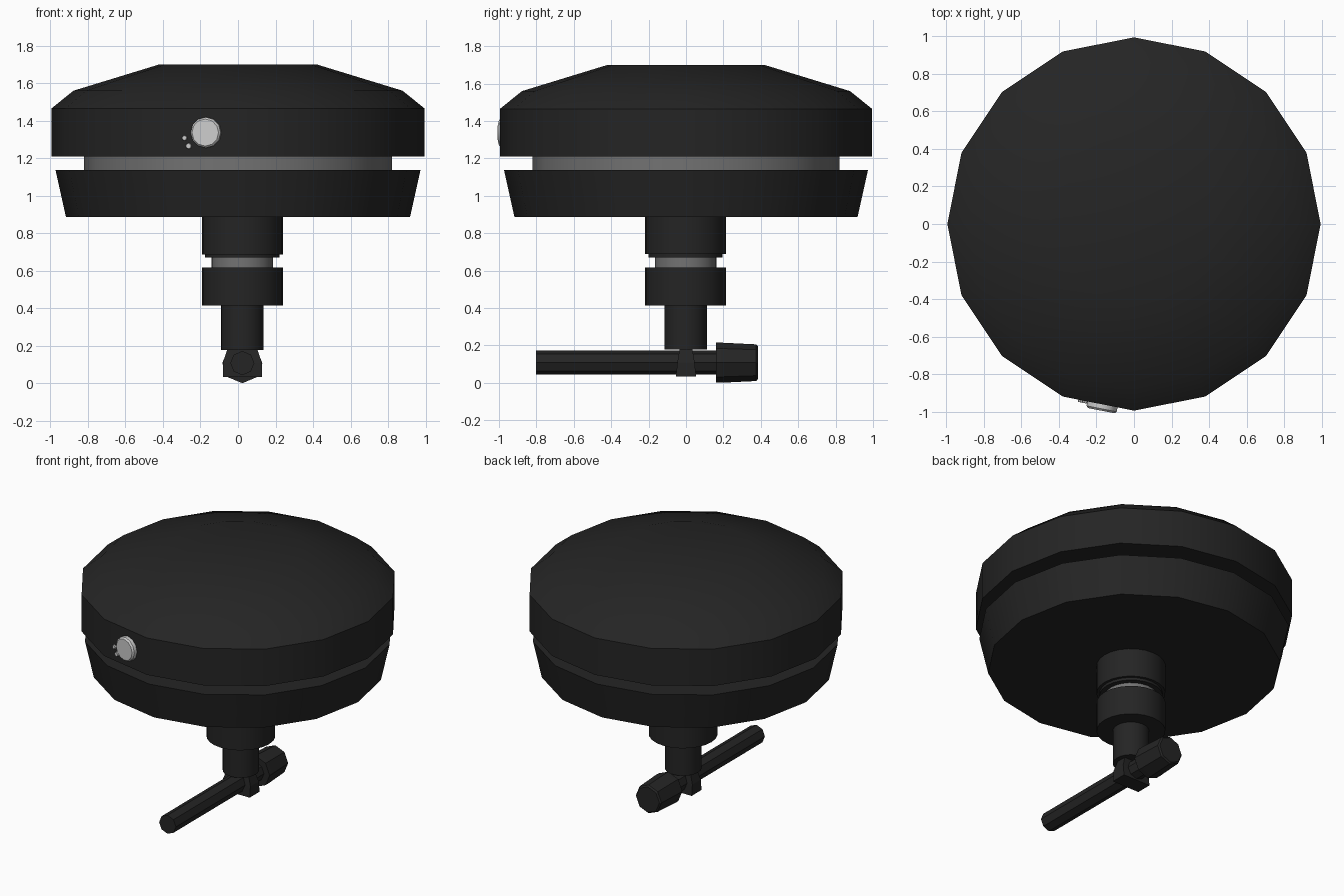
import bpy, bmesh, math
from mathutils import Matrix

if "Cube" in bpy.data.objects:
    bpy.data.objects.remove(bpy.data.objects["Cube"])


def mat(name, v):
    m = bpy.data.materials.new(name)
    m.diffuse_color = (v, v, v, 1)
    m.use_nodes = True
    m.node_tree.nodes["Principled BSDF"].inputs["Base Color"].default_value = m.diffuse_color
    return m


BLACK, STEEL, SILVER = mat("black", 0.018), mat("steel", 0.17), mat("silver", 0.6)


def finish(name, bm, material, angle=32):
    bmesh.ops.recalc_face_normals(bm, faces=bm.faces)
    me = bpy.data.meshes.new(name)
    bm.to_mesh(me)
    bm.free()
    ob = bpy.data.objects.new(name, me)
    bpy.context.collection.objects.link(ob)
    me.materials.append(material)
    if angle:
        bpy.ops.object.select_all(action='DESELECT')
        bpy.context.view_layer.objects.active = ob
        ob.select_set(True)
        bpy.ops.object.shade_smooth_by_angle(angle=math.radians(angle))
    return ob


def lathe(name, profile, sides, material, frame=Matrix(), angle=32):
    """Closed solid of revolution from (radius, height) pairs."""
    bm = bmesh.new()
    rings = [[bm.verts.new((r * math.cos(2 * math.pi * i / sides),
                            r * math.sin(2 * math.pi * i / sides), h))
              for i in range(sides)] for r, h in profile]
    for a, b in zip(rings, rings[1:]):
        for i in range(sides):
            j = (i + 1) % sides
            bm.faces.new((a[i], a[j], b[j], b[i]))
    bm.faces.new(rings[0])
    bm.faces.new(rings[-1])
    bm.transform(frame)
    return finish(name, bm, material, angle)


# Round head: domed cap, recessed band, tapered base
lathe("cap", [(0.995, 1.21), (0.995, 1.465), (0.877, 1.56), (0.42, 1.70)], 16, BLACK)
lathe("recessed_band", [(0.82, 1.12), (0.82, 1.22)], 16, STEEL)
lathe("base_plate", [(0.917, 0.886), (0.973, 1.138)], 16, BLACK)

# Stepped stem
CX = 0.023
stem = Matrix.Translation((CX, -0.002, 0))
lathe("upper_collar", [(0.198, 0.67), (0.198, 0.688), (0.216, 0.688), (0.216, 0.89)], 24, BLACK, stem)
lathe("stem_ring", [(0.164, 0.61), (0.164, 0.675)], 24, STEEL, stem)
lathe("lower_collar", [(0.216, 0.415), (0.216, 0.617)], 24, BLACK, stem)
lathe("shaft", [(0.114, 0.178), (0.114, 0.42)], 24, BLACK, stem)

# Clamp holding the handle: stacked rectangles
bm = bmesh.new()
rects = []
for z, hx, hy in ((0.035, 0.104, 0.054), (0.11, 0.104, 0.046), (0.182, 0.08, 0.034)):
    rects.append([bm.verts.new((CX + sx * hx, sy * hy, z))
                  for sx, sy in ((-1, -1), (1, -1), (1, 1), (-1, 1))])
for a, b in zip(rects, rects[1:]):
    for i in range(4):
        j = (i + 1) % 4
        bm.faces.new((a[i], a[j], b[j], b[i]))
bm.faces.new(rects[0])
bm.faces.new(rects[-1])
finish("handle_clamp", bm, BLACK, 0)

# Handle lying along y: octagonal rod and knob
handle = Matrix.Translation((CX, 0, 0.108)) @ Matrix.Rotation(-math.pi / 2, 4, 'X')
lathe("handle_rod", [(0.064, -0.803), (0.064, 0.18)], 8, BLACK, handle, 0)
lathe("handle_knob", [(0.107, 0.16), (0.107, 0.19), (0.098, 0.375), (0.088, 0.384)],
      8, BLACK, handle, 0)

# Button and two small lights on the facet left of the front corner
turn = Matrix.Rotation(math.radians(-11.25), 4, 'Z') @ Matrix.Rotation(math.pi / 2, 4, 'X')
for name, x, z, r, t, sides in (("button", -0.168, 1.337, 0.082, 0.034, 12),
                                ("light_upper", -0.284, 1.308, 0.014, 0.012, 8),
                                ("light_lower", -0.262, 1.265, 0.016, 0.012, 8)):
    y = -0.995 - x * 0.199 * 1.0
    lathe(name, [(r, -0.01), (r, t * 0.7), (r * 0.88, t)], sides, SILVER,
          Matrix.Translation((x, y, z)) @ turn)
